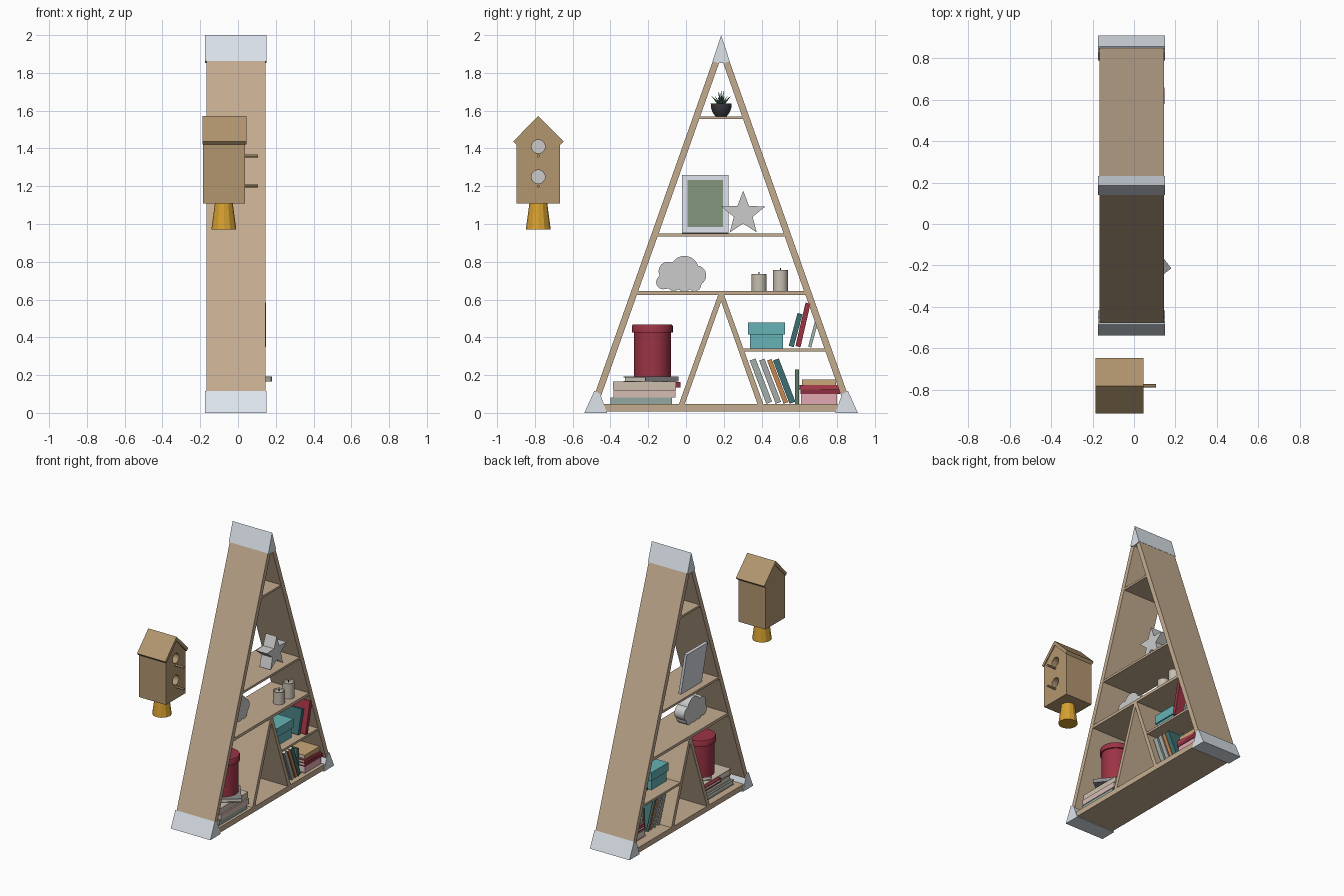
import bpy, bmesh
from math import sin, cos, pi, radians, sqrt
from mathutils import Matrix, Vector

if "Cube" in bpy.data.objects:
    bpy.data.objects.remove(bpy.data.objects["Cube"])

MATS = {}
def paint(ob, col):
    if not col:
        return
    if col not in MATS:
        m = bpy.data.materials.new("colour_" + col)
        rgb = [int(col[i:i + 2], 16) / 255 for i in (0, 2, 4)]
        m.diffuse_color = [c / 12.92 if c < .04 else ((c + .055) / 1.055) ** 2.4 for c in rgb] + [1]
        m.use_nodes = True
        m.node_tree.nodes["Principled BSDF"].inputs["Base Color"].default_value = m.diffuse_color
        MATS[col] = m
    ob.data.materials.append(MATS[col])

def finish(name, bm, col=None, smooth=False):
    bmesh.ops.recalc_face_normals(bm, faces=bm.faces)
    me = bpy.data.meshes.new(name)
    bm.to_mesh(me)
    bm.free()
    ob = bpy.data.objects.new(name, me)
    bpy.context.collection.objects.link(ob)
    paint(ob, col)
    if smooth:
        bpy.ops.object.select_all(action='DESELECT')
        ob.select_set(True)
        bpy.context.view_layer.objects.active = ob
        bpy.ops.object.shade_smooth_by_angle()
    return ob

def prism(name, pts, x0, x1, col=None, smooth=False):
    """Outline in (y, z) extruded along x."""
    bm = bmesh.new()
    f = bm.faces.new([bm.verts.new((x0, y, z)) for y, z in pts])
    r = bmesh.ops.extrude_face_region(bm, geom=[f])
    bmesh.ops.translate(bm, verts=[v for v in r['geom'] if isinstance(v, bmesh.types.BMVert)], vec=(x1 - x0, 0, 0))
    return finish(name, bm, col, smooth)

def boxes(name, specs, col=None):
    bm = bmesh.new()
    for x0, x1, y0, y1, z0, z1 in specs:
        m = Matrix.Translation(((x0 + x1) / 2, (y0 + y1) / 2, (z0 + z1) / 2)) @ Matrix.Diagonal((x1 - x0, y1 - y0, z1 - z0, 1))
        bmesh.ops.create_cube(bm, size=1, matrix=m)
    return finish(name, bm, col)

def lathe(name, prof, x, y, col=None, n=32, smooth=True):
    """Profile in (radius, z), closed at both ends."""
    bm = bmesh.new()
    rings = [[bm.verts.new((x + r * cos(2 * pi * i / n), y + r * sin(2 * pi * i / n), z)) for i in range(n)] for r, z in prof]
    for a, b in zip(rings, rings[1:]):
        for i in range(n):
            bm.faces.new((a[i], a[(i + 1) % n], b[(i + 1) % n], b[i]))
    bm.faces.new(rings[0])
    bm.faces.new(rings[-1])
    return finish(name, bm, col, smooth)

def rod(name, x0, x1, y, z, r, col=None, n=24):
    return prism(name, [(y + r * cos(2 * pi * i / n), z + r * sin(2 * pi * i / n)) for i in range(n)], x0, x1, col, True)

def book(name, loc, t, h, d, col, tilt=0, turn=0):
    """Upright book with its spine at +x, leaned by tilt (90 = lying flat), then turned."""
    s = -t if tilt < 0 else 0
    c = .004
    cover = boxes(name + "_cover", [(-d, 0, s, s + c, 0, h), (-d, 0, s + t - c, s + t, 0, h), (-c, 0, s, s + t, 0, h)], col)
    pages = boxes(name + "_pages", [(-d + .006, -c, s + c, s + t - c, .005, h - .005)], "D8D0C4")
    for ob in (cover, pages):
        ob.location = loc
        ob.rotation_euler = (radians(tilt), 0, radians(turn))

WOOD, HOUSE, CAP = "C4AC90", "B2966F", "DCE3EB"
X0, X1, MID = -.167, .145, .186
def flip(pts):
    return [(2 * MID - y, z) for y, z in pts]

# triangular frame, dividers and metal-like corner caps
side = [(-.515, .01), (.173, 1.95), (MID, 1.95), (MID, 1.883), (-.478, .01)]
divider = [(.17, .624), (MID, .624), (MID, .59), (-.006, .048), (-.037, .048)]
corner = [(-.538, 0), (-.485, .117), (-.455, .1), (-.418, 0)]
for tag, f in (("left", list), ("right", flip)):
    prism(tag + "_side_board", f(side), X0, X1, WOOD)
    prism(tag + "_divider", f(divider), X0, X1, WOOD)
    prism(tag + "_corner_cap", f(corner), -.174, .15, CAP)
prism("top_cap", [(.141, 1.863), (MID, 2), (.231, 1.863), (.205, 1.852), (.167, 1.852)], -.174, .15, CAP)
boxes("base_board", [(X0, X1, -.45, .822, .008, .048)], WOOD)

# shelves
for i, (z0, z1) in enumerate(((.624, .645), (.934, .95), (1.555, 1.57))):
    y = -.485 + .3545 * z0
    boxes(f"shelf_{i + 1}", [(X0 + .001, X1 - .001, y, 2 * MID - y, z0, z1)], WOOD)
boxes("small_shelf", [(X0 + .001, X1 - .001, .302, .752, .326, .342)], WOOD)

# birdhouse
HY = -.782
body = prism("birdhouse_body", [(HY - .116, 1.109), (HY + .116, 1.109), (HY + .116, 1.425), (HY, 1.545), (HY - .116, 1.425)], -.184, .038, HOUSE)
for i, z in enumerate((1.25, 1.41)):
    cut = rod(f"hole_cutter_{i + 1}", -.01, .08, HY, z, .036)
    m = body.modifiers.new("hole", 'BOOLEAN')
    m.object = cut
    m.solver = 'EXACT'
    cut.hide_render = True
    cut.hide_viewport = True
    rod(f"birdhouse_hole_back_{i + 1}", -.012, -.006, HY, z, .0355)
    rod(f"perch_{i + 1}", .03, .107, HY, z - .05, .008, HOUSE, 12)
prism("birdhouse_roof", [(HY - .133, 1.437), (HY, 1.572), (HY + .135, 1.437), (HY + .118, 1.42), (HY, 1.54), (HY - .117, 1.42)], -.187, .045, HOUSE)
lathe("birdhouse_foot", [(.066, .97), (.047, 1.112)], -.075, HY, "D6A030", 12, False)

# potted plant
lathe("plant_pot", [(.03, 1.57), (.045, 1.59), (.054, 1.615), (.055, 1.637), (.048, 1.637), (.045, 1.622)], 0, MID, "3A3A40")
for i in range(9):
    L, lean = (.085, .2) if i % 3 == 0 else (.075, .75)
    bm = bmesh.new()
    bmesh.ops.create_cone(bm, cap_ends=True, segments=4, radius1=.009, radius2=.0005, depth=L, matrix=Matrix.Translation((0, 0, L / 2)))
    leaf = finish(f"leaf_{i + 1}", bm, "3F6B52")
    leaf.location = (0, MID, 1.622)
    leaf.rotation_euler = (0, lean, i * 2 * pi / 9)

# leaning picture frame
w, h = .122, .31
frame = boxes("picture_frame", [(-.02, -.006, -w, w, 0, h), (-.008, 0, -w, -w + .028, 0, h), (-.008, 0, w - .028, w, 0, h),
                                (-.008, 0, -w, w, 0, .032), (-.008, 0, -w, w, h - .026, h)], "D5D8E2")
picture = boxes("picture", [(-.007, -.004, -w + .027, w - .027, .03, h - .025)], "7C8F76")
for ob in (frame, picture):
    ob.location = (-.095, .102, .953)
    ob.rotation_euler = (0, -.16, 0)

# star ornament
star = []
for i in range(10):
    r = .122 if i % 2 == 0 else .052
    star.append((.303 + r * sin(i * pi / 5), 1.054 + r * cos(i * pi / 5)))
prism("star_ornament", star, .015, .105)

# cloud ornament: outline of overlapping circles
lobes = [(-.12, .692, .038), (-.095, .75, .05), (-.008, .757, .074), (.055, .728, .052), (-.01, .685, .042), (.045, .68, .036), (-.065, .682, .036)]
cloud = []
for i in range(96):
    d = Vector((cos(2 * pi * i / 96), sin(2 * pi * i / 96)))
    best = .03
    for y, z, r in lobes:
        c = Vector((y + .025, z - .72))
        q = c.dot(d) ** 2 - c.length_squared + r * r
        if q > 0:
            best = max(best, c.dot(d) + sqrt(q))
    cloud.append((-.025 + best * d.x, .72 + best * d.y))
prism("cloud_ornament", cloud, -.06, .02, None, True)

# candles
for i, (y, top) in enumerate(((.387, .735), (.5, .757))):
    lathe(f"candle_{i + 1}", [(.04, .645), (.04, top), (.034, top), (.028, top - .006)], .065, y, "C6BEB0")
    lathe(f"wick_{i + 1}", [(.003, top - .008), (.003, top + .01)], .065, y, "4A4540", 8)

# storage boxes with lids
lathe("round_box", [(.098, .19), (.098, .43)], .01, -.178, "9C3344")
lathe("round_box_lid", [(.108, .425), (.108, .46), (.104, .467)], .01, -.178, "9C3344")
boxes("teal_box", [(-.075, .08, .338, .513, .342, .42)], "66B2B6")
boxes("teal_box_lid", [(-.085, .09, .328, .523, .415, .478)], "66B2B6")

# lying stack on the left
book("left_stack_1", (.125, -.075, .048), .034, .325, .24, "94A9A2", 90)
book("left_stack_2", (.13, -.055, .082), .04, .33, .23, "D6BDB4", 90)
book("left_stack_3", (.12, -.052, .122), .043, .335, .22, "CDBFAE", 90)
book("left_stack_4", (.046, -.04, .165), .027, .22, .19, "8E8E8E", 90, 37.6)
book("left_stack_5", (-.0, -.03, .135), .028, .2, .13, "8C3040", 90)

# lying stack on the right
book("right_stack_1", (.12, .8, .048), .052, .19, .22, "E2A9B2", 90)
book("right_stack_2", (.125, .815, .1), .025, .21, .22, "8C3040", 90)
book("right_stack_3", (.11, .812, .125), .023, .21, .2, "B04050", 90, 4)
book("right_stack_4", (.115, .795, .148), .03, .18, .2, "C9A878", 90)

# leaning rows of books
for i, (y, t, col) in enumerate(((.425, .033, "A3AFA9"), (.475, .03, "A9ABA8"), (.517, .025, "C98850"), (.548, .033, "3F6F72"))):
    book(f"lower_book_{i + 1}", (.11, y, .048), t, .245, .19, col, 21)
book("lower_book_5", (.08, .577, .048), .022, .182, .15, "5E7A68")
book("upper_book_1", (.11, .57, .348), .027, .18, .18, "3F6F72", -15)
book("upper_book_2", (.147, .606, .348), .027, .236, .2, "9C3344", -13)
book("upper_book_3", (.11, .663, .346), .017, .137, .14, "A3B5B0", -15)
